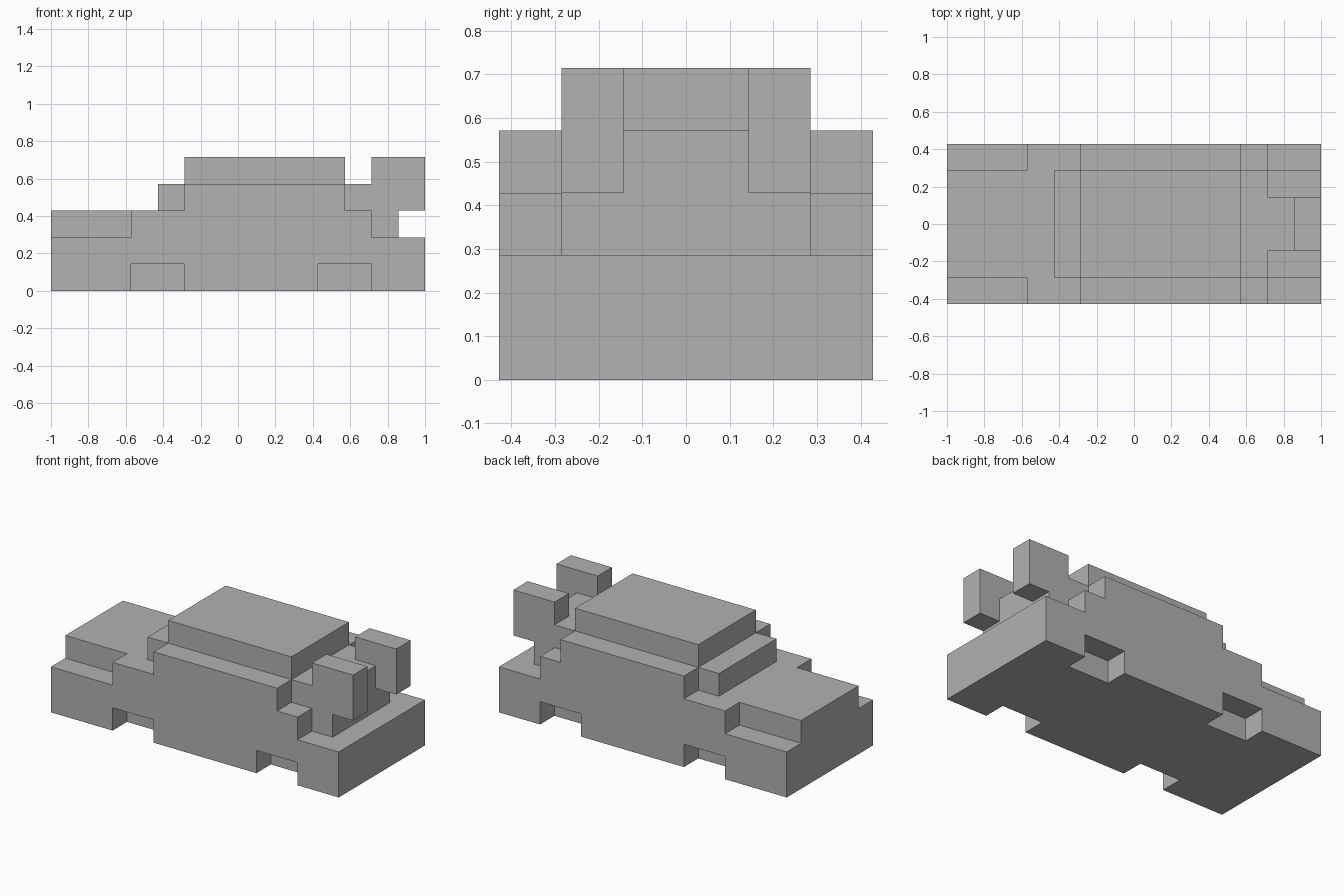
import bpy
import bmesh

U = 1 / 7  # size of one block

if "Cube" in bpy.data.objects:
    bpy.data.objects.remove(bpy.data.objects["Cube"], do_unlink=True)

grey = bpy.data.materials.new("plain_grey")
grey.use_nodes = True
colour = (0.445, 0.445, 0.445, 1)
grey.diffuse_color = colour
grey.node_tree.nodes["Principled BSDF"].inputs["Base Color"].default_value = colour


def extrude_profile(name, profile, y0, y1, mirrored=False):
    """Extrude an x-z outline, in blocks, from y0 to y1."""
    bm = bmesh.new()
    face = bm.faces.new([bm.verts.new((x * U, y0 * U, z * U)) for x, z in profile])
    result = bmesh.ops.extrude_face_region(bm, geom=[face])
    moved = [v for v in result["geom"] if isinstance(v, bmesh.types.BMVert)]
    bmesh.ops.translate(bm, verts=moved, vec=(0, (y1 - y0) * U, 0))
    bmesh.ops.recalc_face_normals(bm, faces=bm.faces)
    mesh = bpy.data.meshes.new(name)
    bm.to_mesh(mesh)
    bm.free()
    mesh.materials.append(grey)
    obj = bpy.data.objects.new(name, mesh)
    bpy.context.collection.objects.link(obj)
    if mirrored:
        mod = obj.modifiers.new("Mirror", "MIRROR")
        mod.use_axis = (False, True, False)
        mod.use_mirror_merge = False
    return obj


def rect(x0, x1, z0, z1):
    return [(x0, z0), (x1, z0), (x1, z1), (x0, z1)]


# Central body: raised bonnet, windscreen step, roof and engine block
extrude_profile("body_core", [
    (-7, 0), (7, 0), (7, 2), (6, 2), (6, 4), (4, 4),
    (4, 5), (-2, 5), (-2, 4), (-3, 4), (-3, 3), (-7, 3)], -2, 2)

# Stepped side panels with wheel arches cut into the lower edge
extrude_profile("side_panels", [
    (-7, 0), (-4, 0), (-4, 1), (-2, 1), (-2, 0),
    (3, 0), (3, 1), (5, 1), (5, 0), (7, 0),
    (7, 2), (5, 2), (5, 3), (4, 3), (4, 4),
    (-2, 4), (-2, 3), (-4, 3), (-4, 2), (-7, 2)], 2, 3, mirrored=True)

# Pair of overhanging blocks at the tail
extrude_profile("tail_blocks", rect(5, 7, 3, 5), 1, 2, mirrored=True)
